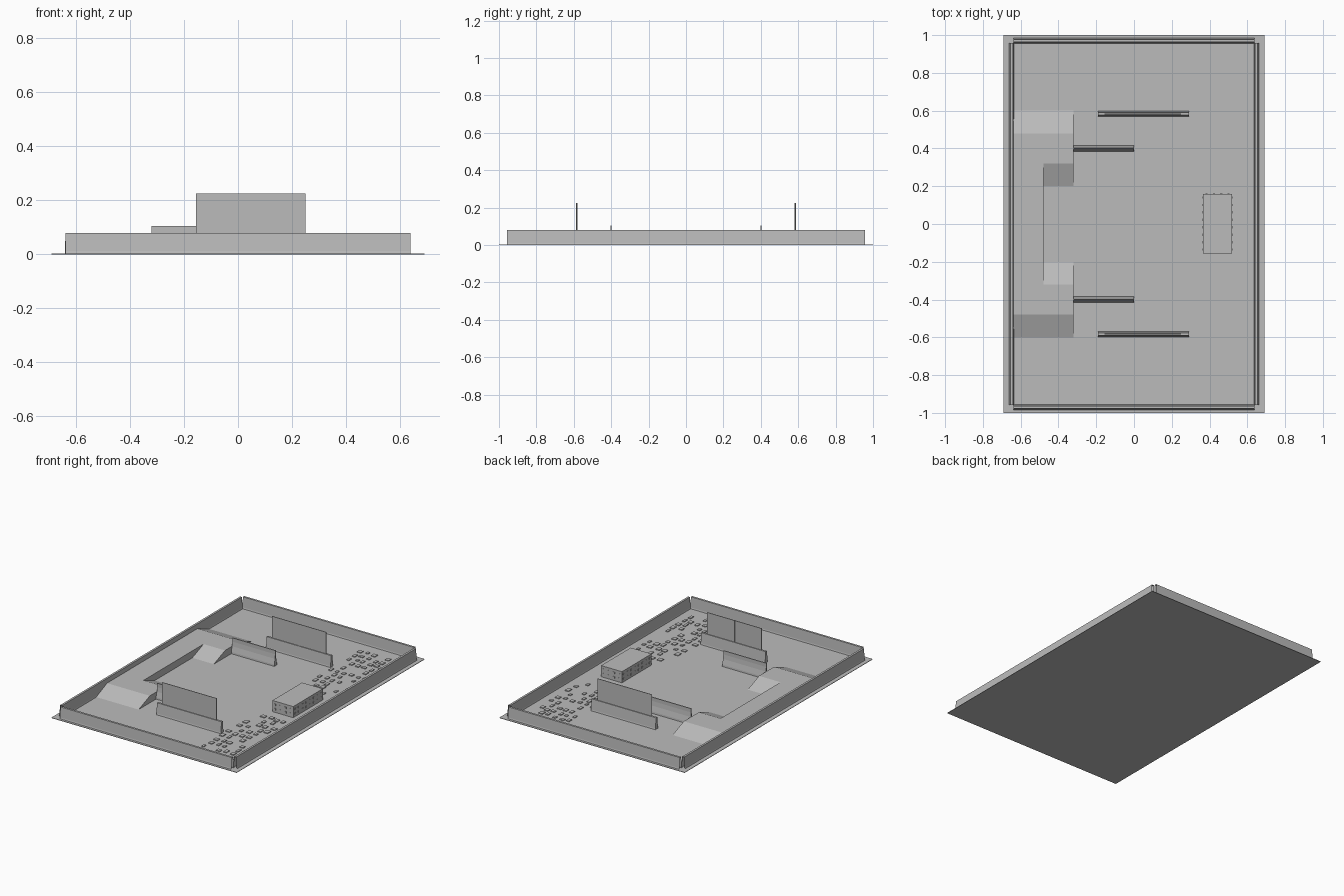
import bpy, bmesh, random

cube = bpy.data.objects.get("Cube")
if cube:
    bpy.data.objects.remove(cube, do_unlink=True)

grey = bpy.data.materials.new("plain grey")
grey.use_nodes = True
colour = (0.5, 0.5, 0.5, 1)
grey.diffuse_color = colour
grey.node_tree.nodes["Principled BSDF"].inputs["Base Color"].default_value = colour

FLOOR = 0.003


def finish(name, bm):
    bmesh.ops.recalc_face_normals(bm, faces=bm.faces)
    mesh = bpy.data.meshes.new(name)
    bm.to_mesh(mesh)
    bm.free()
    mesh.materials.append(grey)
    obj = bpy.data.objects.new(name, mesh)
    bpy.context.collection.objects.link(obj)
    return obj


def add_box(bm, x0, x1, y0, y1, z0, z1):
    verts = bmesh.ops.create_cube(bm, size=1)["verts"]
    for v in verts:
        v.co.x = x1 if v.co.x > 0 else x0
        v.co.y = y1 if v.co.y > 0 else y0
        v.co.z = z1 if v.co.z > 0 else z0


def box(name, *bounds):
    bm = bmesh.new()
    add_box(bm, *bounds)
    return finish(name, bm)


def barrier(name, axis, start, end, centre, half_profile, capped):
    """Extrude a symmetric barrier section along x or y."""
    section = [(-w, z) for w, z in half_profile]
    section += [(w, z) for w, z in reversed(half_profile)]
    bm = bmesh.new()
    rings = []
    for t in (start, end):
        rings.append([bm.verts.new((t, centre + w, z) if axis == "x"
                                   else (centre + w, t, z)) for w, z in section])
    for i in range(len(section) - 1):
        bm.faces.new((rings[0][i], rings[0][i + 1], rings[1][i + 1], rings[1][i]))
    if capped:
        for ring in rings:
            bm.faces.new(ring)
    return finish(name, bm)


def ramp(name, x0, x1, y_low, y_high, height):
    """Wedge rising from y_low to y_high."""
    bm = bmesh.new()
    ends = [[bm.verts.new((x, y, z)) for y, z in
             ((y_low, FLOOR), (y_high, FLOOR), (y_high, height))] for x in (x0, x1)]
    for end in ends:
        bm.faces.new(end)
    for i in range(3):
        j = (i + 1) % 3
        bm.faces.new((ends[0][i], ends[0][j], ends[1][j], ends[1][i]))
    return finish(name, bm)


# Ground sheet
box("floor", -0.69, 0.69, -1, 1, 0, FLOOR)

# Perimeter walls, hollow with open ends
wall = [(0.014, FLOOR), (0.012, 0.012), (0.007, 0.08)]
for side, word in ((1, "left"), (-1, "right")):
    barrier(word + "_wall", "y", -0.957, 0.957, side * 0.648, wall, False)
for side, word in ((1, "back"), (-1, "front")):
    barrier(word + "_wall", "x", -0.638, 0.638, side * 0.97, wall, False)

# Raised platform
DECK = 0.05
box("platform", -0.64, -0.48, -0.48, 0.48, FLOOR, DECK)

stand = [(0.015, FLOOR), (0.013, 0.012), (0.007, 0.08)]
rail = [(0.015, FLOOR), (0.014, 0.015), (0.006, 0.05), (0.003, 0.08), (0.003, 0.105)]
for s, word in ((1, "back"), (-1, "front")):
    # Platform wing with its two ramps
    low, high = sorted((s * 0.32, s * 0.48))
    box(word + "_platform_wing", -0.48, -0.32, low, high, FLOOR, DECK)
    ramp(word + "_outer_ramp", -0.64, -0.32, s * 0.6, s * 0.48, DECK)
    ramp(word + "_inner_ramp", -0.48, -0.32, s * 0.2, s * 0.32, DECK)
    # Low barrier
    barrier(word + "_low_barrier", "x", -0.32, 0, s * 0.4, rail, True)
    # Tall screen: two panels in a footing
    y = s * 0.583
    barrier(word + "_screen_base", "x", -0.19, 0.29, y, stand, True)
    box(word + "_screen_panel_right", -0.155, 0.044, y - 0.002, y + 0.002, 0.075, 0.225)
    box(word + "_screen_panel_left", 0.048, 0.25, y - 0.002, y + 0.002, 0.075, 0.225)
    box(word + "_screen_post", 0.043, 0.049, y - 0.004, y + 0.004, 0.075, 0.225)

# Block with two rows of small studs round its sides
X0, X1, Y0, Y1, TOP = 0.365, 0.52, -0.155, 0.16, 0.078
box("block", X0, X1, Y0, Y1, FLOOR, TOP)
bm = bmesh.new()
r, d = 0.006, 0.002
for z in (0.025, 0.055):
    for i in range(8):
        y = Y0 + (Y1 - Y0) * (i + 0.5) / 8
        for x in (X0, X1):
            add_box(bm, x - d, x + d, y - r, y + r, z - r, z + r)
    for i in range(4):
        x = X0 + (X1 - X0) * (i + 0.5) / 4
        for y in (Y0, Y1):
            add_box(bm, x - r, x + r, y - d, y + d, z - r, z + r)
finish("block_studs", bm)

# Scattered low tiles on the floor
random.seed(4)
for s, word in ((1, "back"), (-1, "front")):
    bm = bmesh.new()
    for row in range(11):
        for col in range(6):
            if random.random() < 0.25:
                continue
            x = 0.315 + col * 0.05 + random.uniform(-0.008, 0.008)
            y = s * (0.24 + row * 0.062 + random.uniform(-0.01, 0.01))
            w, l = random.uniform(0.008, 0.016), random.uniform(0.01, 0.018)
            add_box(bm, x - w, x + w, y - l, y + l, FLOOR, 0.008)
    finish(word + "_floor_tiles", bm)
